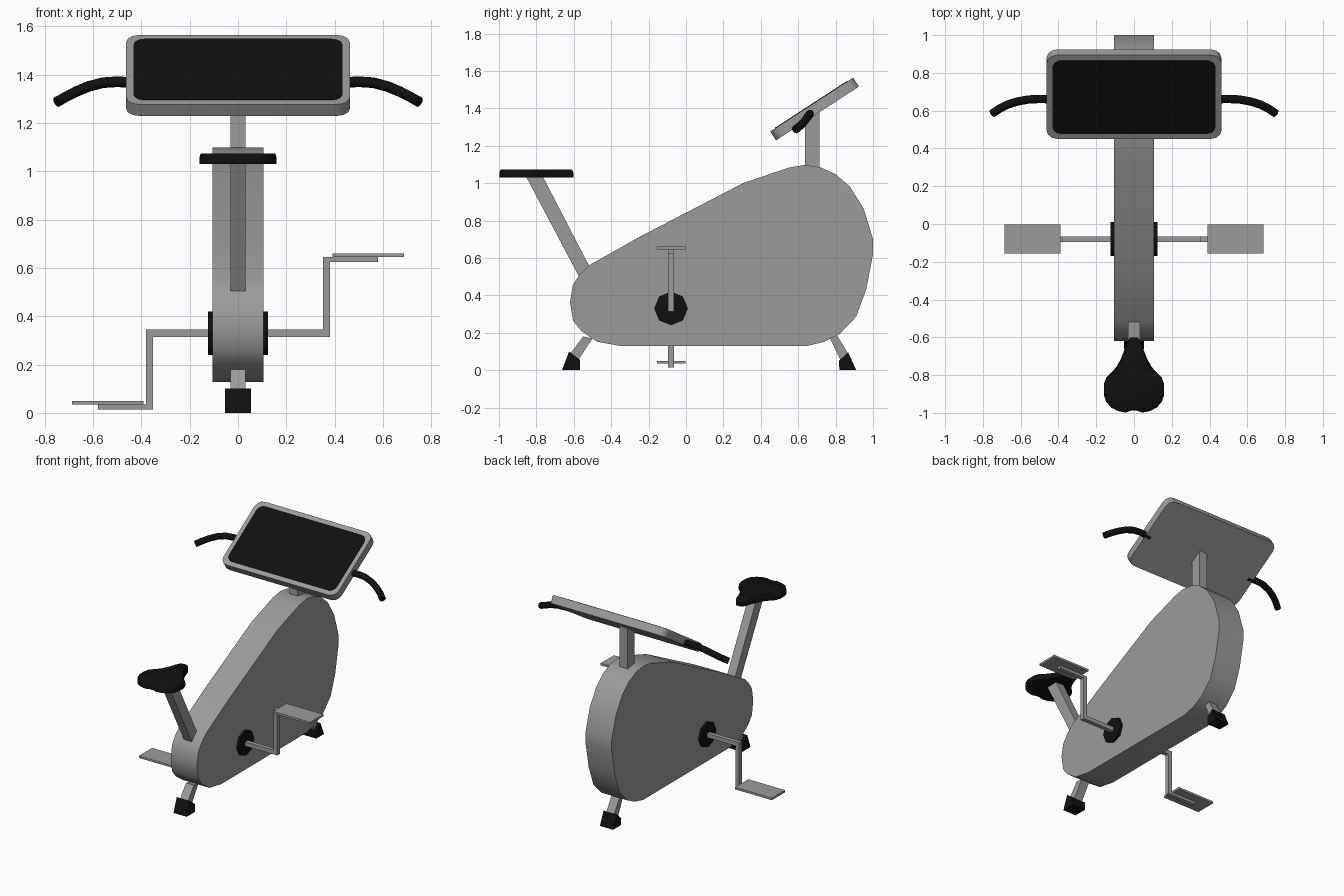
import bpy, bmesh, math
from mathutils import Matrix, Vector

if "Cube" in bpy.data.objects:
    bpy.data.objects.remove(bpy.data.objects["Cube"])


def material(name, v):
    m = bpy.data.materials.new(name)
    m.diffuse_color = (v, v, v, 1)
    m.use_nodes = True
    m.node_tree.nodes["Principled BSDF"].inputs["Base Color"].default_value = m.diffuse_color
    return m


GREY = material("grey metal", 0.33)
BLACK = material("black rubber", 0.005)


def loft(name, rings, mat, smooth=None):
    """Closed solid through a list of equal-length rings of points."""
    bm = bmesh.new()
    vs = [[bm.verts.new(p) for p in r] for r in rings]
    n = len(rings[0])
    for a, b in zip(vs, vs[1:]):
        for i in range(n):
            j = (i + 1) % n
            bm.faces.new((a[i], a[j], b[j], b[i]))
    bm.faces.new(vs[0])
    bm.faces.new(vs[-1])
    bmesh.ops.recalc_face_normals(bm, faces=bm.faces)
    me = bpy.data.meshes.new(name)
    bm.to_mesh(me)
    bm.free()
    me.materials.append(mat)
    ob = bpy.data.objects.new(name, me)
    bpy.context.collection.objects.link(ob)
    if smooth:
        bpy.ops.object.select_all(action='DESELECT')
        ob.select_set(True)
        bpy.context.view_layer.objects.active = ob
        bpy.ops.object.shade_smooth_by_angle(angle=math.radians(smooth))
    return ob


def prism(name, profile, half, mat, smooth=None):
    """Side profile (y, z) extruded across x."""
    return loft(name, [[(x, y, z) for y, z in profile] for x in (-half, half)], mat, smooth)


def box(name, x, y, z, mat):
    return loft(name, [[(x[0], y[0], h), (x[1], y[0], h), (x[1], y[1], h), (x[0], y[1], h)]
                       for h in z], mat)


# Main housing
prism("body_housing", [
    (-.62, .366), (-.605, .457), (-.57, .51), (-.52, .56), (-.246, .714), (.305, 1.0),
    (.55, 1.083), (.635, 1.097), (.717, 1.085), (.80, 1.048), (.877, .98), (.95, .864),
    (1.0, .70), (1.0, .62), (.963, .43), (.91, .286), (.823, .195), (.733, .15),
    (.64, .128), (-.342, .128), (-.476, .152), (-.56, .21), (-.604, .265)], .105, GREY, 40)

# Seat post, display neck, legs and feet
prism("seat_post", [(-.858, 1.04), (-.768, 1.04), (-.488, .5), (-.572, .5)], .032, GREY)
prism("display_neck", [(.637, 1.06), (.714, 1.06), (.714, 1.41), (.637, 1.36)], .032, GREY)
prism("front_leg", [(-.55, .18), (-.50, .17), (-.575, .055), (-.625, .08)], .032, GREY)
prism("back_leg", [(.76, .19), (.80, .20), (.875, .075), (.83, .045)], .032, GREY)
prism("front_foot", [(-.663, 0), (-.567, 0), (-.567, .055), (-.625, .1)], .053, BLACK)
prism("back_foot", [(.82, 0), (.91, 0), (.867, .095), (.818, .05)], .053, BLACK)

# Crank hub
CY, CZ = -.08, .33
prism("crank_hub", [(CY + .09 * math.cos(i * math.pi / 4), CZ + .09 * math.sin(i * math.pi / 4))
                    for i in range(8)], .124, BLACK)

# Cranks and pedals: right side up, left side down
for s, side, level in ((1, "right", .635), (-1, "left", .025)):
    w = (CY - .015, CY + .015)

    def span(a, b):
        return tuple(sorted((s * a, s * b)))
    lo, hi = sorted((CZ, level))
    up = level > CZ
    box(side + "_crank_shaft", span(.10, .366), w, (CZ - .015, CZ + .015), GREY)
    box(side + "_crank_arm", span(.352, .381), w,
        (CZ - .015, level + .01) if up else (level - .01, CZ + .015), GREY)
    box(side + "_pedal_axle", span(.366, .58), w, (level - .01, level + .01), GREY)
    box(side + "_pedal", span(.39, .686), (-.155, -.003), (level + .01, level + .025), GREY)

# Seat with rounded top rim
half = [(.02, -.602), (.038, -.625), (.052, -.67), (.07, -.715), (.092, -.755), (.12, -.787),
        (.148, -.815), (.16, -.85), (.16, -.905), (.147, -.942), (.12, -.972), (.085, -.99),
        (.045, -.998), (.015, -.988)]
outline = half + [(-x, y) for x, y in reversed(half)]
loft("seat", [[(x * k, -.82 + (y + .82) * k, z) for x, y in outline]
              for k, z in ((1, 1.03), (1, 1.053), (.98, 1.068), (.94, 1.074))], BLACK, 50)

# Tilted display: rounded slab and screen plate
TILT = Matrix.Translation((0, .672, 1.42)) @ Matrix.Rotation(math.radians(33), 4, 'X')


def rounded_slab(name, hx, hy, r, z0, z1, mat):
    pts = []
    for q, (sx, sy) in enumerate(((1, 1), (-1, 1), (-1, -1), (1, -1))):
        for i in range(4):
            a = math.pi / 2 * (q + i / 3)
            pts.append((sx * (hx - r) + r * math.cos(a), sy * (hy - r) + r * math.sin(a)))
    loft(name, [[TILT @ Vector((x, y, z)) for x, y in pts] for z in (z0, z1)], mat, 40)


rounded_slab("display_frame", .463, .264, .055, -.057, 0, GREY)
rounded_slab("display_screen", .432, .231, .045, -.003, .003, BLACK)

# Handlebars: round tube swept along a bent path
path = [Vector(p) for p in ((.42, .66, 1.366), (.50, .662, 1.370), (.56, .659, 1.366),
                            (.62, .648, 1.350), (.67, .632, 1.329), (.715, .609, 1.306),
                            (.75, .585, 1.286))]
for s, side in ((1, "right"), (-1, "left")):
    rings = []
    for i, p in enumerate(path):
        t = (path[min(i + 1, len(path) - 1)] - path[max(i - 1, 0)]).normalized()
        u = t.cross(Vector((0, 0, 1))).normalized()
        v = u.cross(t)
        ring = [p + .022 * (u * math.cos(a * math.pi / 6) + v * math.sin(a * math.pi / 6))
                for a in range(12)]
        rings.append([(s * q.x, q.y, q.z) for q in ring])
    loft(side + "_handlebar", rings, BLACK, 40)
